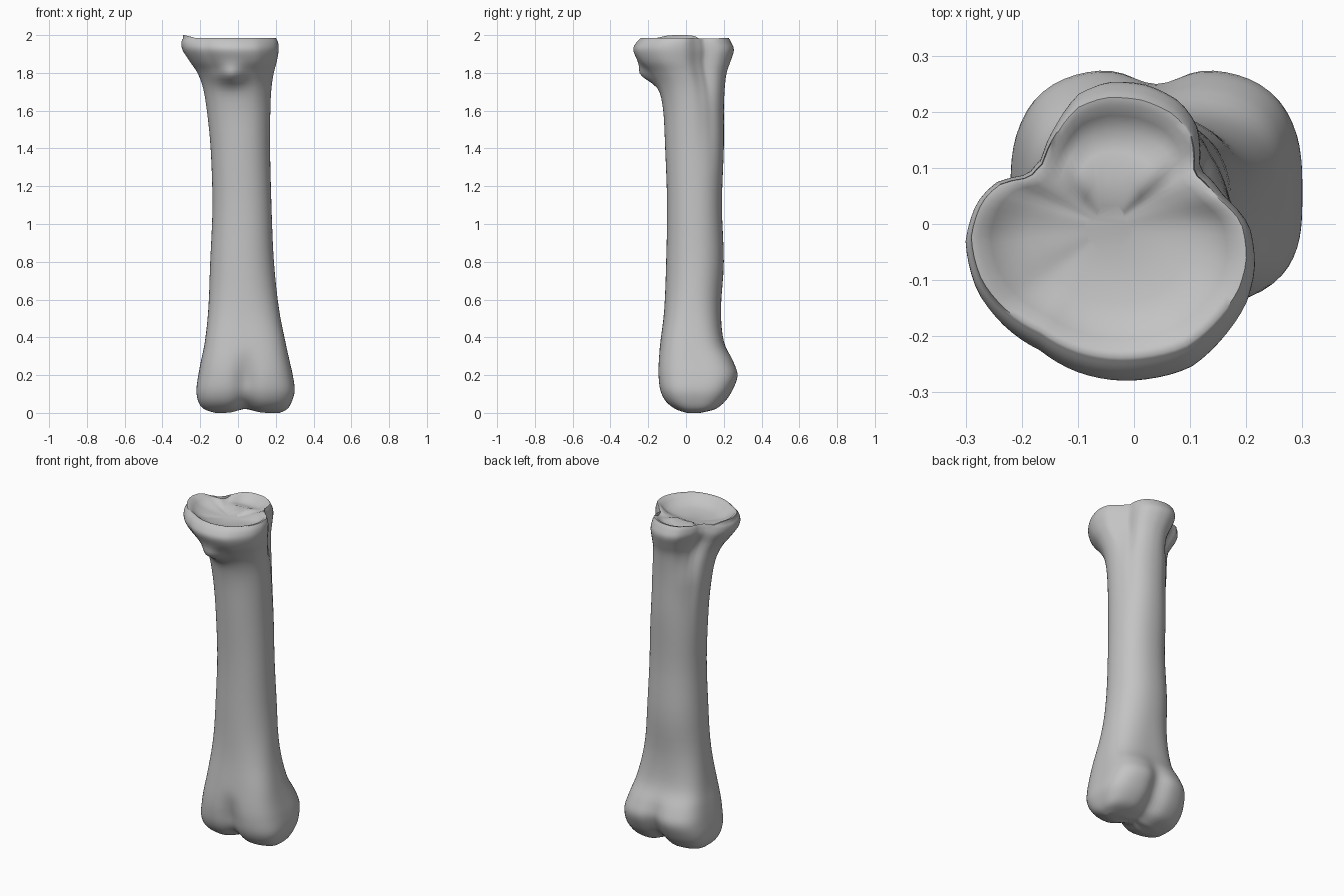
import bpy
import bmesh
from math import sin, cos, atan2, pi, exp

cube = bpy.data.objects.get("Cube")
if cube:
    bpy.data.objects.remove(cube, do_unlink=True)

SIDES = 80
SUBSTEPS = 4

# Shaft sections from bottom to top: height, x range, y range
SECTIONS = [
    (.0, -.12, .22, .0, .08),
    (.02, -.18, .26, -.06, .16),
    (.06, -.21, .285, -.11, .21),
    (.12, -.22, .3, -.14, .25),
    (.2, -.21, .29, -.15, .278),
    (.28, -.195, .272, -.147, .25),
    (.38, -.175, .25, -.135, .2),
    (.55, -.157, .217, -.115, .185),
    (.8, -.147, .19, -.105, .2),
    (1.1, -.135, .177, -.1, .19),
    (1.4, -.145, .17, -.11, .2),
    (1.6, -.165, .172, -.12, .2),
    (1.72, -.185, .178, -.145, .205),
    (1.8, -.215, .19, -.19, .215),
    (1.86, -.255, .205, -.245, .235),
    (1.92, -.293, .215, -.275, .253),
    (1.96, -.3, .212, -.26, .24),
    (1.985, -.29, .2, -.235, .225),
]

# Keyhole outline of the upper joint: wide front cup, narrow rear lobe
HEAD = [
    (-.3, -.03), (-.28, .04), (-.25, .075), (-.19, .09), (-.165, .12),
    (-.14, .18), (-.1, .235), (-.05, .255), (.02, .25), (.08, .22),
    (.11, .18), (.115, .1), (.16, .05), (.205, 0), (.215, -.08),
    (.2, -.14), (.16, -.2), (.1, -.255), (.03, -.275), (-.1, -.265),
    (-.17, -.225), (-.235, -.18), (-.28, -.12),
]


def gauss(value, centre, width):
    return exp(-((value - centre) / width) ** 2)


def smoothstep(low, high, value):
    t = min(1, max(0, (value - low) / (high - low)))
    return t * t * (3 - 2 * t)


def spline(rows, steps):
    """Smoothly interpolate between rows of numbers."""
    result = []
    for i in range(len(rows) - 1):
        a, b, c, d = (rows[min(max(i + k, 0), len(rows) - 1)]
                      for k in (-1, 0, 1, 2))
        for s in range(steps):
            t = s / steps
            result.append([
                q + t / 2 * (r - p + t * (2 * p - 5 * q + 4 * r - u
                                          + t * (3 * (q - r) + u - p)))
                for p, q, r, u in zip(a, b, c, d)])
    result.append(list(rows[-1]))
    return result


def polar_outline(points):
    """Radius of the outline by angle, scaled to a box from -1 to 1."""
    xs, ys = zip(*points)
    cx, cy = (max(xs) + min(xs)) / 2, (max(ys) + min(ys)) / 2
    hx, hy = (max(xs) - min(xs)) / 2, (max(ys) - min(ys)) / 2
    polar = sorted((atan2((y - cy) / hy, (x - cx) / hx) % (2 * pi),
                    (((x - cx) / hx) ** 2 + ((y - cy) / hy) ** 2) ** .5)
                   for x, y in points)
    first, last = polar[0], polar[-1]
    polar = [(last[0] - 2 * pi, last[1])] + polar + [(first[0] + 2 * pi, first[1])]
    radii = []
    for i in range(SIDES):
        angle = 2 * pi * i / SIDES
        for (a, ra), (b, rb) in zip(polar, polar[1:]):
            if a <= angle <= b:
                radii.append(ra + (rb - ra) * (angle - a) / max(b - a, 1e-6))
                break
    return radii


head_radii = polar_outline(HEAD)


def section_ring(z, x0, x1, y0, y1, scale=1):
    """Blend a rounded box into the keyhole outline going up the bone."""
    power = 3.2 - smoothstep(.2, .7, z)
    blend = .3 * smoothstep(1.2, 1.65, z) + .7 * smoothstep(1.6, 1.88, z)
    ring = []
    for i in range(SIDES):
        angle = 2 * pi * i / SIDES
        c, s = cos(angle), sin(angle)
        radius = (abs(c) ** power + abs(s) ** power) ** (-1 / power)
        radius += (head_radii[i] - radius) * blend
        radius *= scale
        ring.append([(x0 + x1) / 2 + (x1 - x0) / 2 * radius * c,
                     (y0 + y1) / 2 + (y1 - y0) / 2 * radius * s, z])
    return ring


def sculpt(co):
    """Groove between the lower knuckles and the front bump under the head."""
    x, y, z = co
    groove = gauss(x, .04, .055) * (1 - smoothstep(.15, .36, z))
    side = smoothstep(-.1, .2, y) * 2 - 1
    co[1] -= groove * side * .035
    co[2] += groove * .022 * (1 - smoothstep(0, .15, z))
    bump = gauss(x, -.04, .075) * gauss(z, 1.79, .05)
    co[1] -= bump * .06 * (1 - smoothstep(-.12, 0, y))
    return co


rings = []

# Lower cap
for scale in (.3, .65):
    rings.append(section_ring(*SECTIONS[0], scale))

# Knuckles, shaft and flared head
for row in spline(SECTIONS, SUBSTEPS):
    rings.append(section_ring(*row))
rings = [[sculpt(co) for co in ring] for ring in rings]

# Rim height: raised right corner, dip between the cup and the rear lobe
for co in rings[-1]:
    co[2] += .015 * smoothstep(-.2, -.28, co[0]) if co[0] > 0 else 0
    co[2] += .015 * (1 - smoothstep(-.29, -.22, co[0]))
    co[2] -= .02 * gauss(co[1], .11, .04)

# Dished upper joint surface with a low ridge across it
rim = rings[-1]
for scale, drop in ((.94, .003), (.86, .022), (.74, .042), (.58, .053),
                    (.38, .058), (.18, .06)):
    ring = section_ring(*SECTIONS[-1], scale)
    for co, edge in zip(ring, rim):
        ridge = .6 * gauss(co[1], .08, .05)
        co[2] = edge[2] * scale + 1.985 * (1 - scale) - drop * (1 - ridge)
    rings.append(ring)

# Skin the rings
bm = bmesh.new()
loops = [[bm.verts.new(co) for co in ring] for ring in rings]
for lower, upper in zip(loops, loops[1:]):
    for i in range(SIDES):
        j = (i + 1) % SIDES
        bm.faces.new((lower[i], lower[j], upper[j], upper[i]))
for loop in (loops[0], loops[-1]):
    bmesh.ops.contextual_create(bm, geom=loop)
bmesh.ops.recalc_face_normals(bm, faces=bm.faces)

mesh = bpy.data.meshes.new("long_bone")
bm.to_mesh(mesh)
bm.free()
bone = bpy.data.objects.new("long_bone", mesh)
bpy.context.collection.objects.link(bone)

# Light grey surface
grey = bpy.data.materials.new("bone_grey")
grey.use_nodes = True
colour = (.55, .55, .55, 1)
grey.diffuse_color = colour
grey.node_tree.nodes["Principled BSDF"].inputs["Base Color"].default_value = colour
mesh.materials.append(grey)

bpy.ops.object.select_all(action="DESELECT")
bone.select_set(True)
bpy.context.view_layer.objects.active = bone
bpy.ops.object.shade_smooth_by_angle(angle=pi / 3)
